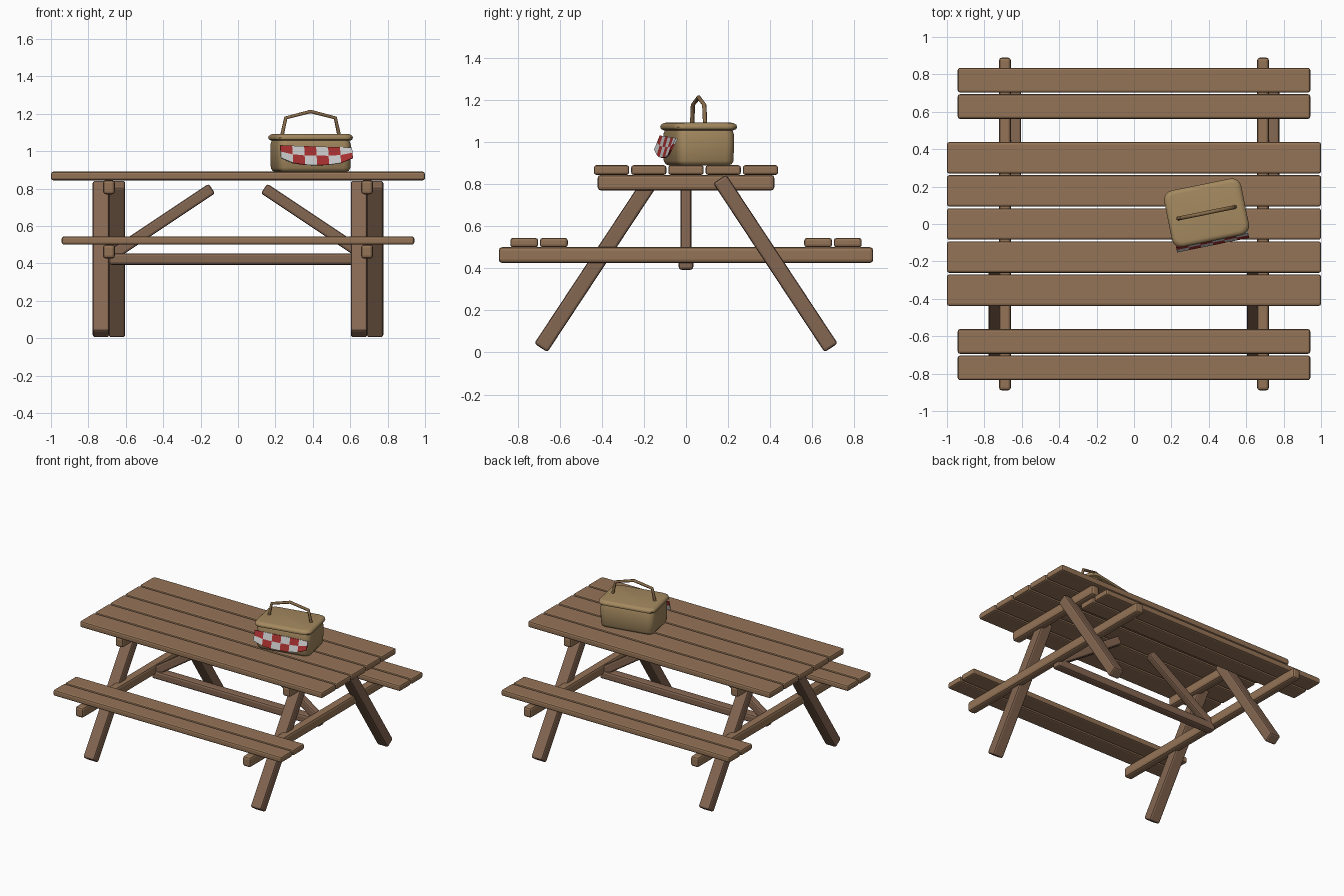
import bpy, bmesh, math
from mathutils import Vector, Matrix

if "Cube" in bpy.data.objects:
    bpy.data.objects.remove(bpy.data.objects["Cube"])


def material(name, rgb):
    m = bpy.data.materials.new(name)
    m.diffuse_color = (*rgb, 1)
    m.use_nodes = True
    m.node_tree.nodes["Principled BSDF"].inputs["Base Color"].default_value = m.diffuse_color
    return m


WOOD = material("plank_wood", (0.30, 0.175, 0.095))
DARK = material("frame_wood", (0.235, 0.135, 0.085))
WICKER = material("wicker", (0.37, 0.25, 0.115))
GRIP = material("handle_wood", (0.25, 0.15, 0.07))
RED = material("cloth_red", (0.40, 0.03, 0.03))
WHITE = material("cloth_white", (0.65, 0.65, 0.63))


def finish(name, bm, mats, matrix=None):
    bmesh.ops.recalc_face_normals(bm, faces=bm.faces)
    me = bpy.data.meshes.new(name)
    bm.to_mesh(me)
    bm.free()
    for m in mats:
        me.materials.append(m)
    ob = bpy.data.objects.new(name, me)
    bpy.context.collection.objects.link(ob)
    if matrix:
        ob.matrix_world = matrix
    return ob


def board(name, centre, size, mat, bevel=0.012, rot=None):
    bm = bmesh.new()
    bmesh.ops.create_cube(bm, size=1)
    bmesh.ops.scale(bm, vec=size, verts=bm.verts)
    bmesh.ops.bevel(bm, geom=bm.edges[:], offset=bevel, segments=2,
                    profile=0.5, affect='EDGES')
    m = Matrix.Translation(centre)
    return finish(name, bm, [mat], m @ rot if rot else m)


def strut(name, a, b, wide, thick, mat):
    # bar between two points; wide and thick are its local x and y sizes
    a, b = Vector(a), Vector(b)
    rot = (b - a).to_track_quat('Z', 'Y').to_matrix()
    if abs(b.x - a.x) < 1e-6:
        z = (b - a).normalized()
        x = Vector((1, 0, 0))
        rot = Matrix((x, z.cross(x), z)).transposed()
    return board(name, (a + b) / 2, (wide, thick, (b - a).length), mat, 0.012, rot.to_4x4())


# table top planks
for i in range(5):
    board(f"top_plank_{i}", (0, (i - 2) * 0.177, 0.867), (2, 0.168, 0.046), WOOD)

for s in (-1, 1):
    side = "front" if s < 0 else "back"
    # bench planks
    for i, y in enumerate((0.628, 0.769)):
        board(f"{side}_seat_plank_{i}", (0, s * y, 0.522), (1.885, 0.132, 0.044), WOOD)
    end = "left" if s < 0 else "right"
    # cross beams under top and benches
    board(f"{end}_top_beam", (s * 0.69, 0, 0.807), (0.064, 0.84, 0.075), WOOD, 0.016)
    board(f"{end}_seat_beam", (s * 0.69, 0, 0.463), (0.064, 1.78, 0.075), WOOD, 0.016)
    # splayed legs, one on each face of the beams
    for t in (-1, 1):
        x = s * 0.69 + t * 0.043
        strut(f"{end}_{'front' if t < 0 else 'back'}_leg",
              (x, t * 0.69, 0.022), (x, t * 0.16, 0.825), 0.088, 0.075, DARK)
    # diagonal brace
    strut(f"{end}_brace", (s * 0.68, 0, 0.44), (s * 0.14, 0, 0.80), 0.052, 0.062, DARK)

# long stretcher
board("stretcher", (0, 0, 0.423), (1.38, 0.07, 0.062), DARK, 0.015)

# picnic basket, turned on the table
BASKET = Matrix.Translation((0.388, 0.06, 0)) @ Matrix.Rotation(0.2, 4, 'Z')


def rounded_loft(name, rings, mat):
    # rings: half width, half depth, corner radius, height
    bm = bmesh.new()
    loops = []
    for w, d, r, z in rings:
        ring = []
        for q, (sx, sy) in enumerate(((1, 1), (-1, 1), (-1, -1), (1, -1))):
            for k in range(5):
                a = math.pi / 2 * (q + k / 4)
                ring.append(bm.verts.new((sx * (w - r) + r * math.cos(a),
                                          sy * (d - r) + r * math.sin(a), z)))
        loops.append(ring)
    for lo, hi in zip(loops, loops[1:]):
        for i in range(len(lo)):
            j = (i + 1) % len(lo)
            bm.faces.new((lo[i], lo[j], hi[j], hi[i]))
    bm.faces.new(loops[0][::-1])
    bm.faces.new(loops[-1])
    ob = finish(name, bm, [mat], BASKET)
    for p in ob.data.polygons:
        p.use_smooth = True
    bpy.context.view_layer.objects.active = ob
    ob.select_set(True)
    bpy.ops.object.shade_smooth_by_angle(angle=math.radians(40))
    ob.select_set(False)
    return ob


rounded_loft("basket_body", [(0.175, 0.115, 0.03, 0.889), (0.190, 0.130, 0.04, 0.895),
                             (0.198, 0.138, 0.045, 0.91), (0.200, 0.140, 0.045, 0.98),
                             (0.200, 0.140, 0.045, 1.035), (0.192, 0.132, 0.04, 1.06)], WICKER)
rounded_loft("basket_lid", [(0.195, 0.138, 0.04, 1.056), (0.207, 0.151, 0.05, 1.062),
                            (0.210, 0.154, 0.05, 1.072), (0.207, 0.151, 0.05, 1.082),
                            (0.195, 0.139, 0.045, 1.090), (0.185, 0.129, 0.04, 1.092)], WICKER)

# carrying handle
cu = bpy.data.curves.new("basket_handle", 'CURVE')
cu.dimensions = '3D'
cu.bevel_depth = 0.0105
cu.bevel_resolution = 1
cu.use_fill_caps = True
sp = cu.splines.new('POLY')
pts = [(-0.157, 1.08), (-0.135, 1.178), (0, 1.212), (0.135, 1.178), (0.157, 1.08)]
sp.points.add(len(pts) - 1)
for p, (x, z) in zip(sp.points, pts):
    p.co = (x, 0, z, 1)
cu.materials.append(GRIP)
handle = bpy.data.objects.new("basket_handle", cu)
bpy.context.collection.objects.link(handle)
handle.matrix_world = BASKET

# checked cloth hanging over the front
bm = bmesh.new()
COLS, ROWS = 6, 2
grid = []
for r in range(ROWS + 1):
    v = r / ROWS
    row = []
    for c in range(COLS + 1):
        u = 2 * c / COLS - 1
        top = 1.03 - 0.012 * (u + 1) / 2
        low = 0.925 + 0.038 * abs(u) ** 3
        row.append(bm.verts.new((0.196 * u, -0.145 - 0.028 * v, top + (low - top) * v)))
    grid.append(row)
for r in range(ROWS):
    for c in range(COLS):
        f = bm.faces.new((grid[r][c], grid[r + 1][c], grid[r + 1][c + 1], grid[r][c + 1]))
        f.material_index = (r + c) % 2
cloth = finish("checked_cloth", bm, [RED, WHITE], BASKET)
mod = cloth.modifiers.new("thickness", 'SOLIDIFY')
mod.thickness = 0.008
mod.offset = 0
